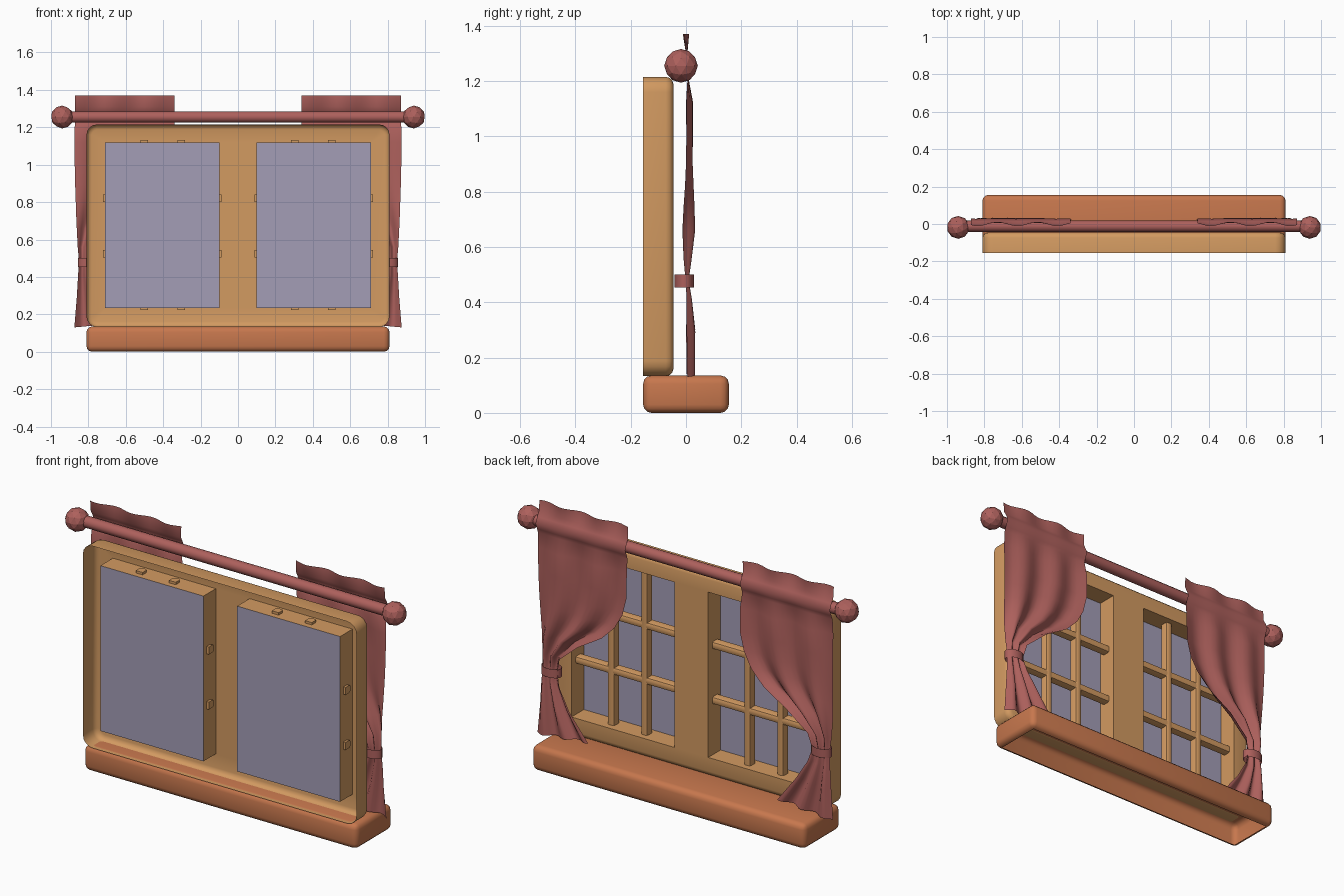
import bpy, bmesh, math
from mathutils import Matrix, Vector

if "Cube" in bpy.data.objects:
    bpy.data.objects.remove(bpy.data.objects["Cube"])


def material(name, rgb):
    m = bpy.data.materials.new(name)
    m.diffuse_color = (*rgb, 1)
    m.use_nodes = True
    m.node_tree.nodes["Principled BSDF"].inputs["Base Color"].default_value = m.diffuse_color
    return m


TAN = material("tan_wood", (0.65, 0.325, 0.12))
ORANGE = material("orange_wood", (0.57, 0.185, 0.075))
RED = material("dusty_red", (0.42, 0.118, 0.108))
GLASS = material("grey_violet_glass", (0.37, 0.34, 0.47))


def finish(bm, name, mat, mirror=False, smooth=None, recalc=True):
    if recalc:
        bmesh.ops.recalc_face_normals(bm, faces=bm.faces)
    me = bpy.data.meshes.new(name)
    bm.to_mesh(me)
    bm.free()
    me.materials.append(mat)
    ob = bpy.data.objects.new(name, me)
    bpy.context.collection.objects.link(ob)
    if mirror:
        mod = ob.modifiers.new("mirror", 'MIRROR')
        mod.use_axis = (True, False, False)
        mod.use_mirror_merge = False
    if smooth:
        bpy.ops.object.select_all(action='DESELECT')
        ob.select_set(True)
        bpy.context.view_layer.objects.active = ob
        bpy.ops.object.shade_smooth_by_angle(angle=math.radians(smooth))
    return ob


def add_box(bm, lo, hi):
    lo, hi = Vector(lo), Vector(hi)
    mat = Matrix.Translation((lo + hi) / 2) @ Matrix.Diagonal((*(hi - lo), 1))
    return bmesh.ops.create_cube(bm, size=1, matrix=mat)['verts']


def loop_edges(bm, vs):
    return [bm.edges.get((a, b)) or bm.edges.new((a, b))
            for a, b in zip(vs, vs[1:] + vs[:1])]


def bridge(bm, a, b):
    n = len(a)
    for i in range(n):
        j = (i + 1) % n
        bm.faces.new((a[i], a[j], b[j], b[i]))


# window sill: rounded box, open underneath
bm = bmesh.new()
add_box(bm, (-0.81, -0.155, 0), (0.81, 0.155, 0.135))
bmesh.ops.bevel(bm, geom=bm.edges[:], offset=0.03, segments=3, profile=0.5, affect='EDGES')
bmesh.ops.recalc_face_normals(bm, faces=bm.faces)
bmesh.ops.delete(bm, geom=[f for f in bm.faces if f.normal.z < -0.99], context='FACES')
finish(bm, "window_sill", ORANGE, smooth=40, recalc=False)

# window frame: rounded shell open at -y, with two deep openings
bm = bmesh.new()
ZC, HX, HZ, R = 0.674, 0.81, 0.541, 0.055


def rounded_loop(inset, y):
    r = R - inset
    vs = []
    for k, (sx, sz) in enumerate([(1, 1), (-1, 1), (-1, -1), (1, -1)]):
        for i in range(5):
            a = math.pi / 2 * (k + i / 4)
            vs.append(bm.verts.new((sx * (HX - R) + r * math.cos(a), y,
                                    ZC + sz * (HZ - R) + r * math.sin(a))))
    return vs


loops = [rounded_loop(i, y) for i, y in
         [(0, -0.155), (0, -0.073), (0.004, -0.059), (0.014, -0.049), (0.028, -0.045)]]
for a, b in zip(loops, loops[1:]):
    bridge(bm, a, b)
X0, X1, Z0, Z1 = 0.10, 0.71, 0.235, 1.12
fill = loop_edges(bm, loops[-1])
openings = []
for s in (-1, 1):
    corners = [(s * X0, Z0), (s * X1, Z0), (s * X1, Z1), (s * X0, Z1)]
    openings.append([[bm.verts.new((x, y, z)) for x, z in corners] for y in (-0.045, -0.15)])
    fill += loop_edges(bm, openings[-1][0])
bmesh.ops.triangle_fill(bm, edges=fill, use_beauty=True, normal=(0, 1, 0))
for a, b in openings:
    bridge(bm, a, b)
finish(bm, "window_frame", TAN, smooth=40)

# glass panes closing the recesses
bm = bmesh.new()
bm.faces.new([bm.verts.new((x, -0.15, z)) for x, z in
              [(X0, Z0), (X0, Z1), (X1, Z1), (X1, Z0)]])
finish(bm, "glass_pane", GLASS, mirror=True, recalc=False)

# glazing bars: two upright and two level per pane, ends poke through the walls
bm = bmesh.new()
E, W = 0.013, 0.02
for t in (1 / 3, 2 / 3):
    x = X0 + 0.02 + (X1 - X0 - 0.02) * t - 0.012
    z = Z0 + (Z1 - Z0) * t - 0.005
    add_box(bm, (x - W, -0.12, Z0 - E), (x + W, -0.078, Z1 + E))
    add_box(bm, (X0 - E, -0.122, z - W), (X1 + E, -0.08, z + W))
long_edges = [e for e in bm.edges if e.calc_length() > 0.3
              and e.verts[0].co.y > -0.1 and e.verts[1].co.y > -0.1]
bmesh.ops.bevel(bm, geom=long_edges, offset=0.012, segments=2, profile=0.5, affect='EDGES')
finish(bm, "glazing_bars", TAN, mirror=True, smooth=30)

# curtain rod
TURN = Matrix.Rotation(math.pi / 2, 4, 'Y')
bm = bmesh.new()
bmesh.ops.create_cone(bm, cap_ends=True, segments=12, radius1=0.03, radius2=0.03, depth=1.82,
                      matrix=Matrix.Translation((0, -0.012, 1.255)) @ TURN)
finish(bm, "curtain_rod", RED, smooth=40)

# ball ends, faceted
bm = bmesh.new()
bmesh.ops.create_icosphere(bm, subdivisions=2, radius=0.061,
                           matrix=Matrix.Translation((0.94, -0.018, 1.255)))
finish(bm, "rod_ball", RED, mirror=True)

# curtains: rows of (z, inner x, outer x, y centre, wave height)
ROWS = [
    (1.37, 0.34, 0.872, 0.0, 0.012), (1.31, 0.34, 0.872, 0.002, 0.004),
    (1.287, 0.34, 0.872, 0.015, 0.001), (1.255, 0.34, 0.872, 0.029, 0.001),
    (1.222, 0.34, 0.872, 0.015, 0.001), (1.20, 0.34, 0.873, 0.008, 0.003),
    (1.12, 0.335, 0.875, 0.013, 0.013), (1.00, 0.335, 0.873, 0.013, 0.012),
    (0.90, 0.36, 0.871, 0.012, 0.013), (0.82, 0.405, 0.868, 0.012, 0.016),
    (0.745, 0.48, 0.866, 0.011, 0.02), (0.66, 0.62, 0.862, 0.010, 0.023),
    (0.56, 0.735, 0.857, 0.006, 0.015), (0.48, 0.755, 0.850, 0.004, 0.006),
    (0.41, 0.735, 0.855, 0.012, 0.010), (0.29, 0.67, 0.862, 0.017, 0.017),
    (0.13, 0.56, 0.875, 0.017, 0.015)]
bm = bmesh.new()
N = 20
prev = None
for z, xi, xo, yc, amp in ROWS:
    row = []
    for i in range(N + 1):
        u = i / N
        lift = 0.03 * (1 - u) * max(0, (0.4 - z) / 0.27)
        y = yc + amp * math.sin(u * math.pi * 5 + 0.6 + 1.5 * z)
        row.append(bm.verts.new((xi + (xo - xi) * u, y, z + lift)))
    if prev:
        for i in range(N):
            bm.faces.new((prev[i], prev[i + 1], row[i + 1], row[i]))
    prev = row
finish(bm, "curtain", RED, mirror=True, smooth=60)

# tiebacks: oval bands round the gathered curtain
bm = bmesh.new()
bands = [[bm.verts.new((0.8 + 0.056 * math.cos(a), -0.006 + 0.036 * math.sin(a), z))
          for a in [math.tau * i / 14 for i in range(14)]] for z in (0.453, 0.50)]
bridge(bm, *bands)
finish(bm, "curtain_tieback", RED, mirror=True, smooth=40)
